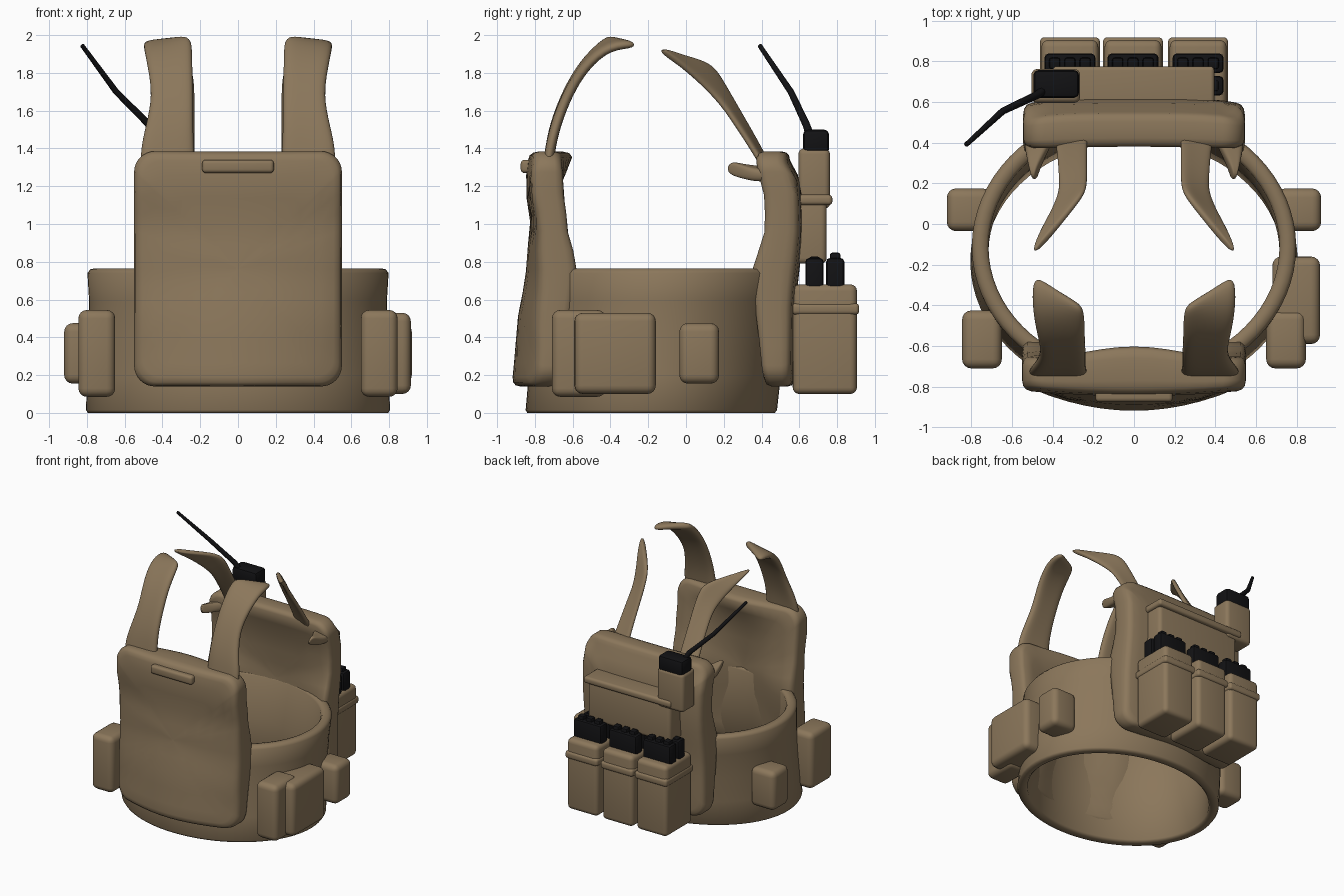
import bpy, bmesh, math
from mathutils import Vector

if "Cube" in bpy.data.objects:
    bpy.data.objects.remove(bpy.data.objects["Cube"])


def material(name, rgb):
    m = bpy.data.materials.new(name)
    m.diffuse_color = (*rgb, 1)
    m.use_nodes = True
    m.node_tree.nodes["Principled BSDF"].inputs["Base Color"].default_value = m.diffuse_color
    return m


TAN = material("tan fabric", (0.26, 0.185, 0.105))
BLACK = material("black plastic", (0.006, 0.006, 0.007))


def finish(name, bm, mat, angle=40):
    bmesh.ops.recalc_face_normals(bm, faces=bm.faces)
    me = bpy.data.meshes.new(name)
    bm.to_mesh(me)
    bm.free()
    ob = bpy.data.objects.new(name, me)
    bpy.context.collection.objects.link(ob)
    me.materials.append(mat)
    bpy.ops.object.select_all(action='DESELECT')
    ob.select_set(True)
    bpy.context.view_layer.objects.active = ob
    bpy.ops.object.shade_smooth_by_angle(angle=math.radians(angle))
    return ob


def interp(table, t):
    if t <= table[0][0]:
        return table[0][1]
    for (a, va), (b, vb) in zip(table, table[1:]):
        if t <= b:
            f = (t - a) / (b - a)
            f = f * f * (3 - 2 * f)
            return va + (vb - va) * f
    return table[-1][1]


def bridge(bm, loops, closed=False):
    n = len(loops[0])
    pairs = list(zip(loops, loops[1:])) + ([(loops[-1], loops[0])] if closed else [])
    for a, b in pairs:
        for i in range(n):
            j = (i + 1) % n
            bm.faces.new((a[i], a[j], b[j], b[i]))


def box(name, x, y, z, mat=TAN, bevel=0.04, segs=4):
    """Rounded box from its (min, max) ranges."""
    bm = bmesh.new()
    bmesh.ops.create_cube(bm, size=1)
    for v in bm.verts:
        v.co = [r[0] + (c + 0.5) * (r[1] - r[0]) for c, r in zip(v.co, (x, y, z))]
    bmesh.ops.bevel(bm, geom=bm.edges[:], offset=bevel, segments=segs, profile=0.5, affect='EDGES')
    return finish(name, bm, mat)


def pad(name, hw, z0, z1, r, y_out, y_in):
    """Rounded plate: nested outlines laid on an outer and an inner surface."""
    zc, hh = (z0 + z1) / 2, (z1 - z0) / 2
    outline = []
    corners = [(1, 1), (-1, 1), (-1, -1), (1, -1)]
    for k, (sx, sz) in enumerate(corners):
        for i in range(9):
            a = math.pi / 2 * (k + i / 8)
            outline.append(Vector((sx * (hw - r) + r * math.cos(a), sz * (hh - r) + r * math.sin(a))))
        nx, nz = corners[(k + 1) % 4]
        end = Vector((nx * (hw - r) + r * math.cos(math.pi / 2 * (k + 1)),
                      nz * (hh - r) + r * math.sin(math.pi / 2 * (k + 1))))
        start = outline[-1].copy()
        outline += [start.lerp(end, i / 10) for i in range(1, 10)]
    rings = [(s, 0) for s in (.02, .2, .4, .6, .8, .92)]
    rings += [(.965, .03), (.99, .12), (1, .28), (1, .5), (1, .75), (.985, .92), (.95, 1)]
    rings += [(s, 1) for s in (.8, .6, .4, .2, .02)]
    bm = bmesh.new()
    loops = []
    for s, t in rings:
        loop = []
        for p in outline:
            px, pz = p.x * s, zc + p.y * s
            loop.append(bm.verts.new((px, y_out(px, pz) * (1 - t) + y_in(px, pz) * t, pz)))
        loops.append(loop)
    bridge(bm, loops)
    bm.faces.new(loops[0])
    bm.faces.new(loops[-1])
    return finish(name, bm, TAN, 60)


def strip(name, inner, outer, thick):
    """Mirrored cloth strap stretched between two edge lines."""
    bm = bmesh.new()
    rows = [[bm.verts.new(Vector(a).lerp(Vector(b), i / 3)) for i in range(4)]
            for a, b in zip(inner, outer)]
    for a, b in zip(rows, rows[1:]):
        for i in range(3):
            bm.faces.new((a[i], a[i + 1], b[i + 1], b[i]))
    ob = finish(name, bm, TAN, 60)
    s = ob.modifiers.new("thickness", 'SOLIDIFY')
    s.thickness, s.offset = thick, 0
    u = ob.modifiers.new("soften", 'SUBSURF')
    u.levels = u.render_levels = 2
    m = ob.modifiers.new("mirror", 'MIRROR')
    m.use_bisect_axis[0] = False
    return ob


# Waist band: closed profile swept round an ellipse
bm = bmesh.new()
N = 72
loops = []
for z, inset in [(0, .01), (.015, 0), (.2, .004), (.4, .012), (.6, .01), (.74, 0), (.76, .015),
                 (.765, .04), (.76, .07), (.74, .082), (.4, .085), (.015, .075), (0, .06)]:
    f = z / .76
    front, back = -.85 + .05 * f, .48 + .10 * f
    rx, ry, cy = .805 - .008 * f - inset, (back - front) / 2 - inset, (front + back) / 2
    loops.append([bm.verts.new((rx * math.cos(2 * math.pi * i / N), cy + ry * math.sin(2 * math.pi * i / N), z))
                  for i in range(N)])
bridge(bm, loops, closed=True)
finish("waist_band", bm, TAN, 60)


# Front panel
def front_out(x, z):
    c = interp([(.14, -.92), (.4, -.9), (.8, -.845), (1.0, -.825), (1.2, -.85), (1.38, -.835)], z)
    return c + interp([(.14, .13), (1.3, .03)], z) * (x / .55) ** 2


def front_in(x, z):
    side = interp([(.14, -.66), (.77, -.58), (1.0, -.63), (1.2, -.65), (1.38, -.66)], z)
    mid = interp([(.14, -.77), (.8, -.73), (1.1, -.70), (1.38, -.60)], z)
    return side + (mid - side) * (0.5 + 0.5 * math.cos(math.pi * min(1, abs(x) / .5)))


pad("front_panel", .55, .14, 1.385, .11, front_out, front_in)
box("front_handle", (-.19, .19), (-.875, -.80), (1.27, 1.34), bevel=.02)


# Back panel
def back_out(x, z):
    return interp([(.14, .575), (.5, .58), (1.0, .62), (1.2, .615), (1.35, .55)], z) - .03 * (x / .54) ** 4


def back_in(x, z):
    side = interp([(.14, .40), (.77, .34), (.95, .41), (1.1, .415), (1.35, .37)], z)
    mid = interp([(.14, .45), (.8, .50), (1.1, .46), (1.35, .38)], z)
    return mid + (side - mid) * min(1, abs(x) / .54) ** 2


pad("back_panel", .545, .14, 1.385, .11, back_out, back_in)

# Shoulder straps and small corner flaps, mirrored to both sides
strip("front_strap",
      [(.22, -.74, 1.25), (.23, -.72, 1.38), (.235, -.70, 1.52), (.235, -.63, 1.70), (.24, -.545, 1.85),
       (.24, -.44, 1.96), (.26, -.40, 1.985)],
      [(.52, -.74, 1.25), (.52, -.72, 1.40), (.49, -.69, 1.52), (.455, -.63, 1.68), (.48, -.54, 1.83),
       (.505, -.40, 1.95), (.50, -.24, 1.945)], .055)
strip("back_strap",
      [(.22, .46, 1.25), (.23, .41, 1.37), (.23, .28, 1.60), (.23, .18, 1.78), (.26, .13, 1.855),
       (.38, -.02, 1.89), (.48, -.13, 1.925)],
      [(.40, .44, 1.25), (.38, .37, 1.37), (.37, .23, 1.58), (.365, .155, 1.67), (.41, .05, 1.77),
       (.46, -.04, 1.85), (.495, -.135, 1.92)], .035)
strip("back_corner_flap",
      [(.38, .46, 1.27), (.41, .38, 1.28), (.46, .29, 1.29), (.485, .22, 1.305)],
      [(.54, .46, 1.26), (.54, .38, 1.25), (.52, .30, 1.27), (.50, .22, 1.30)], .07)

# Belt pouches
for side, s in (("right", 1), ("left", -1)):
    def xs(a, b):
        return tuple(sorted((a * s, b * s)))
    box(side + "_front_pouch", xs(.65, .845), (-.71, -.425), (.085, .545), bevel=.045)
    box(side + "_rear_pouch", xs(.70, .92), (-.035, .175), (.155, .475), bevel=.045)
box("right_large_pouch", (.68, .915), (-.59, -.16), (.10, .53), bevel=.045)

# Back magazine pouches, each with a rim and two magazines
for i, cx in enumerate((-.315, -.005, .315)):
    n = str(i + 1)
    box("magazine_pouch_" + n, (cx - .14, cx + .14), (.565, .905), (.10, .68), bevel=.035)
    box("magazine_pouch_rim_" + n, (cx - .147, cx + .147), (.56, .917), (.52, .58), bevel=.02)
    for k, y in enumerate((.68, .79)):
        tag = n + "_" + str(k + 1)
        box("magazine_" + tag, (cx - .125, cx + .125), (y - .048, y + .048), (.60, .82), BLACK, .02, 2)
        for j in range(3):
            mx = cx + (j - 1) * .075
            top = .848 if k else .828
            box("magazine_cap_%s_%d" % (tag, j), (mx - .027, mx + .027), (y - .028, y + .028),
                (.79, top), BLACK, .012, 2)

# Upper back pouch with its flap
box("upper_back_pouch", (-.375, .375), (.52, .745), (.79, 1.13), bevel=.03)
box("upper_back_flap", (-.40, .395), (.54, .775), (1.10, 1.155), bevel=.02)

# Radio in its holder
box("radio_holder", (-.505, -.265), (.595, .762), (1.08, 1.40), bevel=.03)
box("radio_top", (-.495, -.27), (.62, .757), (1.37, 1.50), BLACK, .025, 2)

# Antenna: tapered bent rod
cu = bpy.data.curves.new("antenna", 'CURVE')
cu.dimensions = '3D'
cu.bevel_depth = .02
cu.bevel_resolution = 2
cu.use_fill_caps = True
sp = cu.splines.new('POLY')
path = [(-.44, .66, 1.46, 1.1), (-.475, .635, 1.53, 1), (-.645, .555, 1.70, .85), (-.825, .39, 1.945, .6)]
sp.points.add(len(path) - 1)
for p, (x, y, z, r) in zip(sp.points, path):
    p.co, p.radius = (x, y, z, 1), r
cu.materials.append(BLACK)
bpy.context.collection.objects.link(bpy.data.objects.new("antenna", cu))
